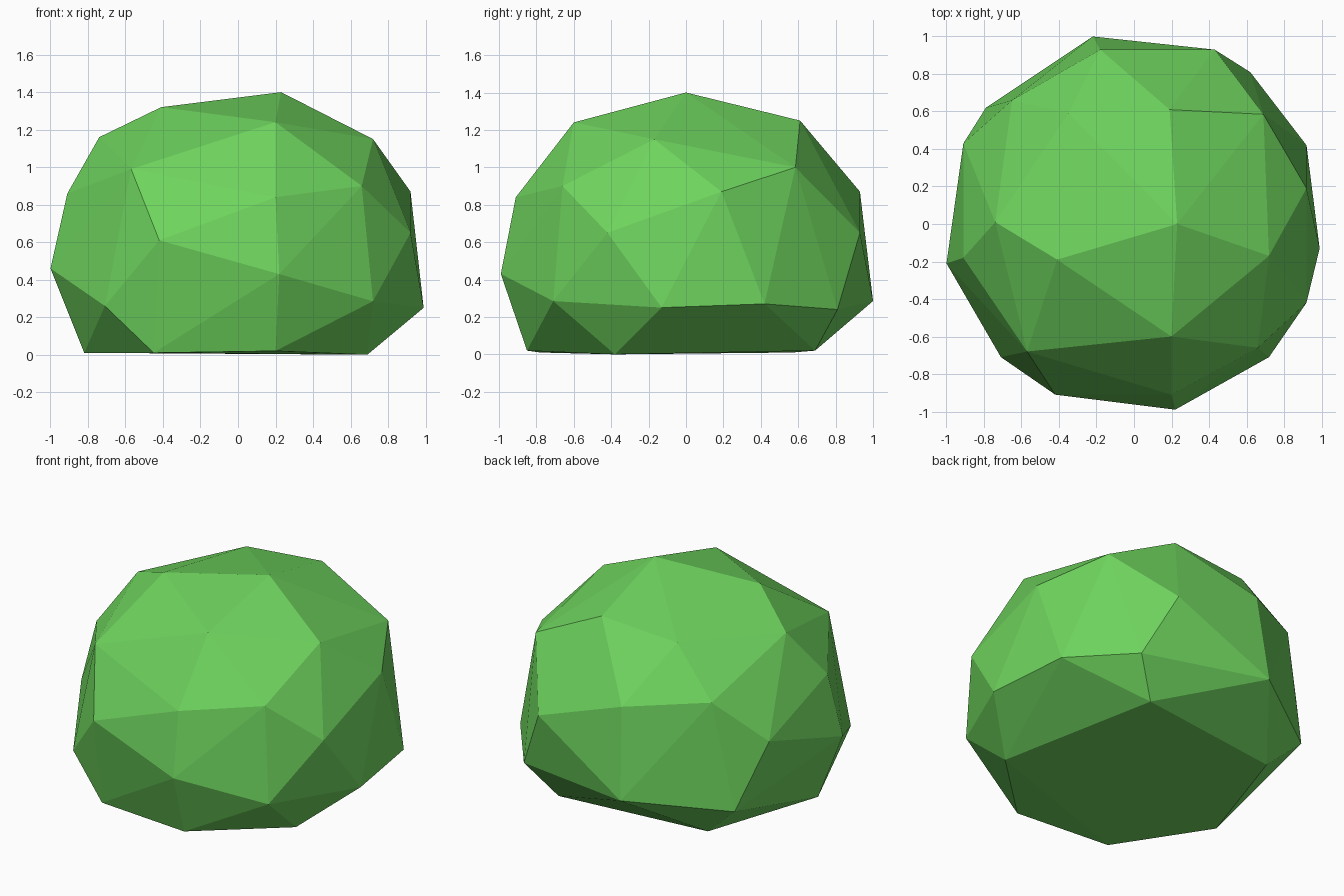
import bpy
import bmesh

cube = bpy.data.objects.get("Cube")
if cube:
    bpy.data.objects.remove(cube, do_unlink=True)

# Leaf colour
leaf = bpy.data.materials.new("leaf green")
leaf.use_nodes = True
colour = (0.155, 0.65, 0.11, 1.0)
leaf.diffuse_color = colour
bsdf = next(n for n in leaf.node_tree.nodes if n.type == 'BSDF_PRINCIPLED')
bsdf.inputs["Base Color"].default_value = colour
bsdf.inputs["Roughness"].default_value = 0.9

# Corner points of the faceted bush, in rings from the ground to the crown
ground_ring = [(0.20, -0.85, 0.02), (0.69, -0.38, 0.0), (0.45, 0.69, 0.02),
               (-0.56, 0.57, 0.01), (-0.82, -0.21, 0.01), (-0.45, -0.78, 0.01)]
low_ring = [(0.22, -0.99, 0.43), (0.72, -0.71, 0.285), (0.99, -0.13, 0.25),
            (0.92, 0.42, 0.27), (0.62, 0.81, 0.24), (-0.22, 1.0, 0.285),
            (-0.79, 0.62, 0.22), (-1.0, -0.21, 0.46), (-0.71, -0.71, 0.26)]
middle_ring = [(0.20, -0.91, 0.84), (0.66, -0.66, 0.90), (0.92, -0.42, 0.65),
               (0.92, 0.19, 0.87), (0.69, 0.585, 1.0), (0.43, 0.93, 0.65),
               (-0.18, 0.93, 0.87), (-0.65, 0.66, 0.92), (-0.91, 0.43, 0.645),
               (-0.91, -0.18, 0.86), (-0.57, -0.68, 0.99), (-0.42, -0.91, 0.61)]
crown = [(0.23, 0.0, 1.40), (0.20, -0.60, 1.24), (0.72, -0.17, 1.15),
         (0.19, 0.61, 1.25), (-0.35, 0.59, 1.21), (-0.74, 0.01, 1.16),
         (-0.41, -0.19, 1.32)]

# Wrap the points in a closed faceted skin
bm = bmesh.new()
for point in ground_ring + low_ring + middle_ring + crown:
    bm.verts.new(point)
bmesh.ops.convex_hull(bm, input=bm.verts[:])
loose = [v for v in bm.verts if not v.link_faces]
bmesh.ops.delete(bm, geom=loose, context='VERTS')
bmesh.ops.recalc_face_normals(bm, faces=bm.faces[:])
for face in bm.faces:
    face.smooth = False

mesh = bpy.data.meshes.new("bush")
bm.to_mesh(mesh)
bm.free()
mesh.materials.append(leaf)
bush = bpy.data.objects.new("bush", mesh)
bpy.context.scene.collection.objects.link(bush)
